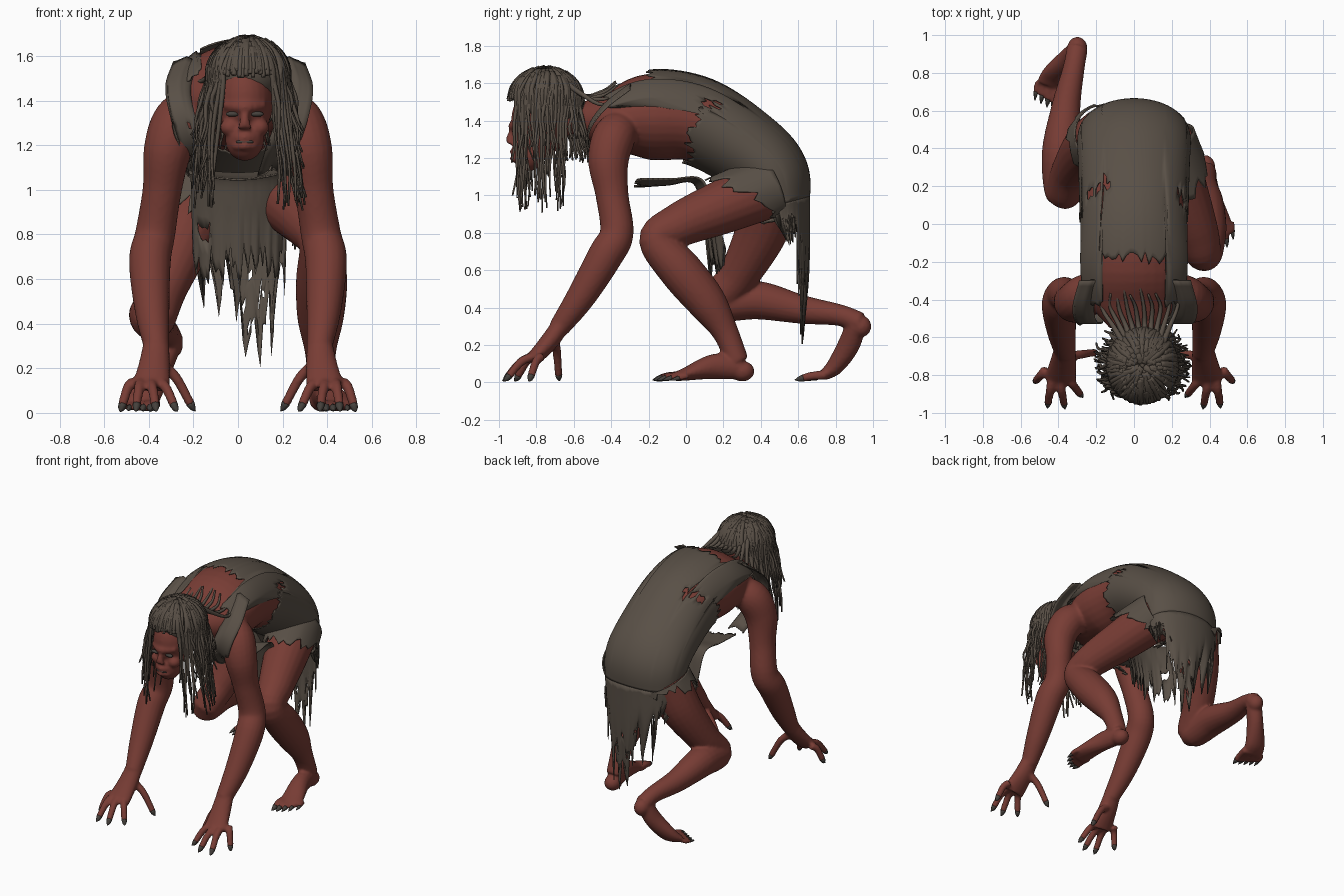
import bpy, bmesh, math, random
from mathutils import Vector, Matrix

random.seed(7)
cube = bpy.data.objects.get("Cube")
if cube:
    bpy.data.objects.remove(cube)

def material(name, colour):
    mat = bpy.data.materials.new(name)
    mat.use_nodes = True
    mat.diffuse_color = (*colour, 1)
    mat.node_tree.nodes["Principled BSDF"].inputs["Base Color"].default_value = (*colour, 1)
    return mat

SKIN = material("red_skin", (0.188, 0.046, 0.035))
CLOTH = material("brown_rag", (0.1, 0.08, 0.062))
HAIR = material("matted_hair", (0.095, 0.075, 0.058))
DARK = material("claw_grey", (0.06, 0.052, 0.045))

def along(points, t):
    """Smooth curve through points of any dimension, t from 0 to 1."""
    p = [Vector(q) for q in points]
    last = len(p) - 1
    i = min(int(t * last), last - 1)
    f = t * last - i
    b, c = p[i], p[i + 1]
    a = p[i - 1] if i > 0 else b * 2 - c
    d = p[i + 2] if i + 2 <= last else c * 2 - b
    return b + (c - a) * (f / 2) + (a * 2 - b * 5 + c * 4 - d) * (f * f / 2) \
        + (b * 3 - a - c * 3 + d) * (f ** 3 / 2)

def surface(points, t, angle, grow=0):
    """Point on the tube that sweeps an ellipse along a path of (x, y, z, wide[, high])."""
    points = [(*p[:4], p[-1]) for p in points]
    here = along(points, t)
    step = along(points, min(t + .01, 1)) - along(points, max(t - .01, 0))
    tangent = Vector(step[:3]).normalized()
    ref = Vector((1, 0, 0)) if abs(tangent.x) < .9 else Vector((0, 0, 1))
    side = (ref - tangent * tangent.dot(ref)).normalized()
    up = tangent.cross(side)
    wide, high = here[3] + grow, here[4] + grow
    return Vector(here[:3]) + side * wide * math.cos(angle) + up * high * math.sin(angle)

def tube(bm, points, sides=14, rows=16):
    rings = [[bm.verts.new(surface(points, j / rows, math.tau * i / sides))
              for i in range(sides)] for j in range(rows + 1)]
    for low, high in zip(rings, rings[1:]):
        for i in range(sides):
            k = (i + 1) % sides
            bm.faces.new((low[i], low[k], high[k], high[i]))
    bm.faces.new(rings[0][::-1])
    bm.faces.new(rings[-1])

def ball(bm, centre, size):
    bmesh.ops.create_uvsphere(bm, u_segments=24, v_segments=16, radius=1,
                              matrix=Matrix.LocRotScale(Vector(centre), None, Vector(size)))

def finish(name, bm, mat):
    bmesh.ops.recalc_face_normals(bm, faces=bm.faces)
    for f in bm.faces:
        f.smooth = True
    mesh = bpy.data.meshes.new(name)
    bm.to_mesh(mesh)
    bm.free()
    mesh.materials.append(mat)
    obj = bpy.data.objects.new(name, mesh)
    bpy.context.collection.objects.link(obj)
    return obj

def sheet(name, place, columns, rows, holes=(), tears=0):
    """Ragged cloth: place(u, v, jag) gives a point, jag is random per column."""
    bm = bmesh.new()
    jag = [random.random() for _ in range(columns)]
    grid = [[bm.verts.new(place(i / columns, j / rows, jag[i % columns]))
             for j in range(rows + 1)] for i in range(columns + 1)]
    for i in range(columns):
        for j in range(rows):
            torn = j > rows * .55 and random.random() < tears
            if not torn and all((grid[i][j].co - Vector(h)).length > .04 for h in holes):
                bm.faces.new((grid[i][j], grid[i + 1][j], grid[i + 1][j + 1], grid[i][j + 1]))
    bmesh.ops.remove_doubles(bm, verts=bm.verts, dist=.0005)
    finish(name, bm, CLOTH).modifiers.new("thickness", 'SOLIDIFY').thickness = .008

def mirrored(points, s):
    return [(p[0] * s, *p[1:]) for p in points]

body, claws = bmesh.new(), bmesh.new()

# Torso, neck and buttocks
TORSO = [(0, .5, .95, .26, .15), (0, .45, 1.12, .28, .185), (0, .3, 1.26, .275, .2),
         (0, .05, 1.4, .27, .22), (0, -.2, 1.42, .285, .23), (0, -.4, 1.4, .25, .16),
         (0, -.55, 1.4, .13, .1)]
tube(body, TORSO, 32, 30)
tube(body, [(0, -.45, 1.4, .11), (.02, -.6, 1.41, .085), (.03, -.75, 1.4, .08)])

# Head with brow, nose, cheeks, lips and chin
ball(body, (.03, -.775, 1.4), (.128, .16, .19))
ball(body, (.03, -.84, 1.23), (.088, .09, .1))
tube(body, [(-.06, -.88, 1.38, .02), (.03, -.925, 1.37, .026), (.12, -.88, 1.38, .02)])
tube(body, [(.03, -.91, 1.38, .016), (.03, -.938, 1.31, .022), (.03, -.938, 1.275, .034, .02)])
for z in (1.235, 1.195):
    tube(body, [(-.02, -.9, z, .014), (.03, -.925, z, .017), (.08, -.9, z, .014)])
for s in (-1, 1):
    ball(body, (.03 + s * .065, -.87, 1.28), (.045, .045, .04))
    ball(claws, (.03 + s * .055, -.915, 1.34), (.03, .014, .012))
ball(claws, (.03, -.922, 1.215), (.04, .014, .01))

def digit(path, tip, r):
    """Finger or toe ending in a claw."""
    path = [Vector(p) for p in path] + [Vector(tip)]
    tube(body, [(*p, r * (1.15 - .12 * i)) for i, p in enumerate(path)], 10, 10)
    out = (path[-1] - path[-2]).normalized()
    out.z = min(out.z, -.15)
    ends = [path[-1] + out * d for d in (-.01, .015, .04)]
    for p in ends:
        p.z = max(p.z, .008)
    tube(claws, [(*p, w) for p, w in zip(ends, (r * .85, r * .6, .002))], 8, 4)

# Arms and splayed hands
ARM = [(.18, -.34, 1.36, .1), (.265, -.385, 1.31, .115), (.315, -.415, 1.18, .108),
       (.34, -.395, 1.0, .088), (.372, -.37, .8, .09), (.395, -.43, .68, .094),
       (.385, -.56, .46, .078), (.365, -.68, .29, .056)]
TIPS = [(.21, -.68, .035), (.285, -.9, .03), (.37, -.955, .03), (.455, -.95, .03), (.52, -.83, .03)]
for s in (-1, 1):
    tube(body, mirrored(ARM, s), 20, 40)
    tube(body, mirrored([(.365, -.66, .32, .058, .05), (.375, -.73, .22, .07, .05),
                         (.39, -.82, .12, .086, .04)], s))
    for k, tip in enumerate(TIPS):
        base = Vector((.33 + .034 * k, -.8, .14)) if k else Vector((.345, -.7, .22))
        if k == 4:
            base.y += .03
        mid = base.lerp(Vector(tip), .5) + Vector((0, 0, .03))
        digit(mirrored([base, mid], s), mirrored([tip], s)[0], .023)

# Crouched left leg, flat foot
LEFT = [(.15, .45, 1.04, .16), (.24, .2, .94, .145), (.33, -.04, .84, .118),
        (.37, -.155, .76, .097), (.375, -.03, .6, .115), (.37, .11, .43, .105),
        (.37, .21, .27, .07), (.375, .275, .11, .062)]
tube(body, LEFT, 20, 44)
ball(body, (.375, .3, .06), (.056, .066, .055))
tube(body, [(.375, .29, .08, .052, .065), (.4, .15, .085, .06, .068),
            (.44, .0, .045, .078, .036), (.45, -.06, .03, .078, .024)])
for k in range(5):
    x, y = .39 + .032 * k, -.14 + .012 * k * k / 2
    digit([(x, -.03, .034), (x, y + .05, .034)], (x + .004, y, .022), .023 - .002 * k)

# Trailing right leg, heel raised
RIGHT = [(-.15, .46, 1.02, .16), (-.24, .4, .8, .14), (-.33, .28, .57, .108),
         (-.375, .175, .43, .098), (-.385, .38, .44, .103), (-.36, .62, .39, .077),
         (-.32, .82, .36, .058), (-.3, .93, .32, .056)]
tube(body, RIGHT, 20, 44)
ball(body, (-.3, .935, .3), (.052, .056, .058))
tube(body, [(-.305, .91, .31, .055), (-.35, .87, .2, .056, .06),
            (-.41, .8, .09, .072, .048), (-.44, .74, .04, .078, .03)])
for k in range(5):
    x, y = -.38 - .032 * k, .62 + .018 * k
    digit([(x + .01, .75, .04), (x - .005, y + .05, .034)], (x - .012, y, .022), .023 - .002 * k)

skin = finish("body", body, SKIN)
blend = skin.modifiers.new("blend", 'REMESH')
blend.mode, blend.voxel_size, blend.use_smooth_shade = 'VOXEL', .01, True
relax = skin.modifiers.new("relax", 'SMOOTH')
relax.factor, relax.iterations = .5, 4
finish("claws_and_eyes", claws, DARK)

# Tunic over the back, open at neck and flanks
def tunic(u, v, jag):
    s = math.sin(math.tau * u)
    end = .65 if s > .8 else .86 if s > .35 else .5 if s > -.6 else .475
    t = v * (end + .05 * (jag - .5))
    return surface(TORSO, t, math.tau * u, .02 + .02 * max(0, t - .5))

sheet("tunic", tunic, 96, 36, [(-.21, .18, 1.48), (.25, .15, 1.47), (-.16, .22, 1.53)])

# Skirt hanging behind in tatters
def skirt(u, v, jag):
    angle = math.radians(-15 + 210 * u)
    c, s = math.cos(angle), math.sin(angle)
    hem = .62 - .38 * math.exp(-((c * .25 - .06) / .1) ** 2) + .34 * (jag - .5)
    if abs(c) > .8:
        hem = .82 + .2 * (jag - .5)
    return along([surface(TORSO, 0, angle, .02),
                  (c * .27, .51 + .15 * s, (.95 + hem) / 2),
                  (c * .24 + .02, .55 + .08 * s, hem)], v)

sheet("skirt", skirt, 64, 18, tears=.07)

# Loose front panel hanging under the chest and between the legs
def front_panel(u, v, jag):
    x = (u - .5) * .46
    p = along([(-.28 + .05 * jag, 1.05), (-.1, 1.06), (.04, 1.07), (.09, .92),
               (.13, .66 + .2 * (jag - .5))], v)
    return Vector((x * (1 - .15 * v), p[0] + 1.6 * x * x * v, p[1] + .8 * x * x * (1 - v)))

sheet("front_panel", front_panel, 36, 24, [(-.17, .13, .84)])

# Torn shoulder straps running down to the front panel
for s, name in ((1, "left_strap"), (-1, "right_strap")):
    def strap(u, v, jag):
        p = along([(.23, -.3, 1.6), (.265, -.44, 1.49), (.245, -.525, 1.36),
                   (.2, -.5, 1.22), (.16, -.34, 1.09)], v)
        p.x += (u - .5) * (.13 + .05 * (jag - .5))
        return Vector((s * p.x, p.y, p.z - abs(u - .5) * .06))
    sheet(name, strap, 10, 20, tears=.06)

# Torn cloth around the thighs, longer on the upper side
for name, leg, reach in (("left_thigh_rag", LEFT, .085), ("right_thigh_rag", RIGHT, .05)):
    def rag(u, v, jag):
        end = reach * (1 + .8 * math.sin(math.tau * u)) + .06 * (jag - .5)
        return surface(leg, v * max(end, .01), math.tau * u, .018 + .012 * v)
    sheet(name, rag, 40, 10)

# Matted hair: cap, hanging locks and strands over the neck
hair = bmesh.new()
CROWN = Vector((.045, -.75, 1.5))
ball(hair, CROWN + Vector((0, .02, .02)), (.16, .18, .15))

def scalp(polar, a):
    return CROWN + Vector((.185 * math.sin(polar) * math.sin(a),
                           -.2 * math.sin(polar) * math.cos(a), .18 * math.cos(polar)))

for n in range(150):
    a = -math.pi + math.tau * (n + random.random()) / 150
    fringe = abs(a) < .62
    start = random.uniform(.05, .8)
    stop = random.uniform(1.35, 1.55) if fringe else 1.65
    twist = random.uniform(-.3, .3) * (not fringe)
    path = [scalp(start + (stop - start) * k / 3, a + twist * (1 - k / 3)) for k in range(4)]
    if not fringe:
        end = random.uniform(1.17, 1.32) if abs(a) > 2.1 else random.uniform(.9, 1.28)
        sway = Vector((math.sin(a) * .06, random.uniform(-.03, .05), 0))
        for f in (.35, .7, 1):
            p = path[3] + sway * f
            p += Vector((random.uniform(-.018, .018), random.uniform(-.015, .015), 0))
            p.z = path[3].z + (end - path[3].z) * f
            path.append(p)
    size = random.uniform(.013, .02)
    tube(hair, [(*p, size * (1 - .12 * k)) for k, p in enumerate(path)], 6, 16)
for n in range(10):
    f = n / 9 - .5
    path = [(.05 + f * .2, -.64, 1.6), (.04 + f * .3, -.54, 1.53),
            (.03 + f * .4, -.44, 1.56 - f * f * .3),
            (.03 + f * .4 + random.uniform(-.03, .03), random.uniform(-.4, -.28), 1.61 - f * f * .3)]
    tube(hair, [(*p, .018 - .004 * k) for k, p in enumerate(path)], 6, 12)
finish("hair", hair, HAIR)
